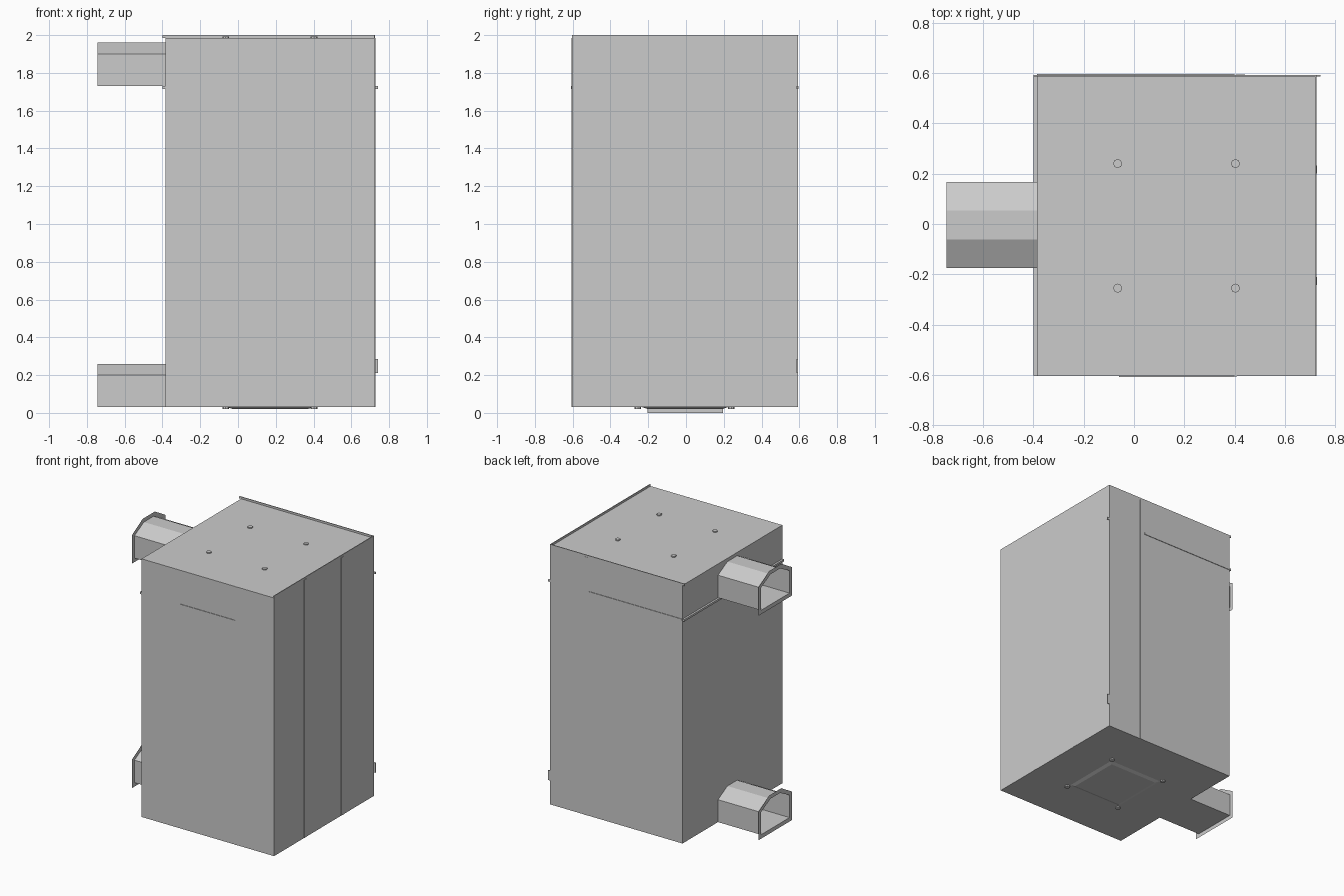
import bpy, bmesh

if "Cube" in bpy.data.objects:
    bpy.data.objects.remove(bpy.data.objects["Cube"])

grey = bpy.data.materials.new("light_grey")
grey.diffuse_color = (0.6, 0.6, 0.6, 1)
grey.use_nodes = True
grey.node_tree.nodes["Principled BSDF"].inputs["Base Color"].default_value = grey.diffuse_color


def finish(name, bm, recalc=True):
    if recalc:
        bmesh.ops.recalc_face_normals(bm, faces=bm.faces)
    me = bpy.data.meshes.new(name)
    bm.to_mesh(me)
    bm.free()
    me.materials.append(grey)
    ob = bpy.data.objects.new(name, me)
    bpy.context.scene.collection.objects.link(ob)
    return ob


def box(name, x, y, z, taper=0.0):
    """Box from ranges; taper insets the lower face."""
    bm = bmesh.new()
    bmesh.ops.create_cube(bm, size=1)
    for v in bm.verts:
        t = taper if v.co.z < 0 else 0
        v.co = [(r[0] + i) if c < 0 else (r[1] - i)
                for c, r, i in zip(v.co, (x, y, z), (t, t, 0))]
    return finish(name, bm)


def fastener(name, x, y, z0, z1):
    bm = bmesh.new()
    bmesh.ops.create_cone(bm, cap_ends=True, segments=8, radius1=0.018,
                          radius2=0.018, depth=z1 - z0)
    bmesh.ops.translate(bm, verts=bm.verts, vec=(x, y, (z0 + z1) / 2))
    return finish(name, bm)


X0, X1, Y0, Y1 = -0.385, 0.725, -0.604, 0.592

# Main cabinet
box("cabinet_body", (X0, X1), (Y0, Y1), (0.03, 1.985))

# Raised lips on the back and right edges of the top
box("back_top_lip", (-0.4, X1), (Y1 - 0.006, Y1), (1.985, 2.0))
box("right_top_lip", (X1 - 0.006, X1), (Y0, Y1), (1.985, 2.0))

# Vertical seam strips
for i, (a, b) in enumerate([(-0.243, -0.21), (0.2, 0.233)]):
    box(f"right_seam_{i}", (X1, X1 + 0.002), (a, b), (0.03, 1.985))
box("front_seam", (0.4, 0.41), (Y0 - 0.002, Y0), (0.03, 1.985))
box("back_seam", (0.405, 0.44), (Y1, Y1 + 0.002), (0.03, 1.985))

# Horizontal rails
rail = (1.715, 1.73)
box("front_slot", (-0.06, 0.4), (Y0 - 0.004, Y0), rail)
box("back_rail", (X0, 0.4), (Y1, Y1 + 0.004), rail)
box("left_rail", (-0.4, X0), (Y0, Y1), rail)

# Small tabs on the back right corner
box("upper_tab", (X1, 0.74), (Y1 - 0.006, Y1), rail)
box("lower_tab", (X1, 0.74), (Y1 - 0.006, Y1), (0.21, 0.285))


def outline(z, grow):
    """Duct section (y, z): flat floor, straight sides, chamfered top."""
    c, w, t = -0.004, 0.171 + grow, 0.058 + grow * 0.5
    return [(c - w, z - grow), (c - w, z + 0.17 + grow * 0.5),
            (c - t, z + 0.23 + grow), (c + t, z + 0.23 + grow),
            (c + w, z + 0.17 + grow * 0.5), (c + w, z - grow)]


def strip(bm, a, b):
    n = len(a)
    for i in range(n):
        j = (i + 1) % n
        bm.faces.new((a[i], a[j], b[j], b[i]))


# Open ducts on the left side, each with a thin end flange
for name, z in (("lower", 0.03), ("upper", 1.73)):
    bm = bmesh.new()
    wall = [bm.verts.new((X0, y, h)) for y, h in outline(z, 0)]
    end = [bm.verts.new((-0.745, y, h)) for y, h in outline(z, 0)]
    rim = [bm.verts.new((-0.745, y, h)) for y, h in outline(z, 0.03)]
    strip(bm, wall, end)
    strip(bm, end, rim)
    finish(name + "_duct", bm)

# Fasteners on top and bottom, and the tapered plate underneath
for i, x in enumerate((-0.065, 0.403)):
    for j, y in enumerate((-0.255, 0.24)):
        fastener(f"top_fastener_{i}{j}", x, y, 1.985, 1.993)
        fastener(f"bottom_fastener_{i}{j}", x, y, 0.02, 0.03)
box("bottom_plate", (-0.055, 0.395), (-0.23, 0.22), (0.021, 0.03), 0.025)
